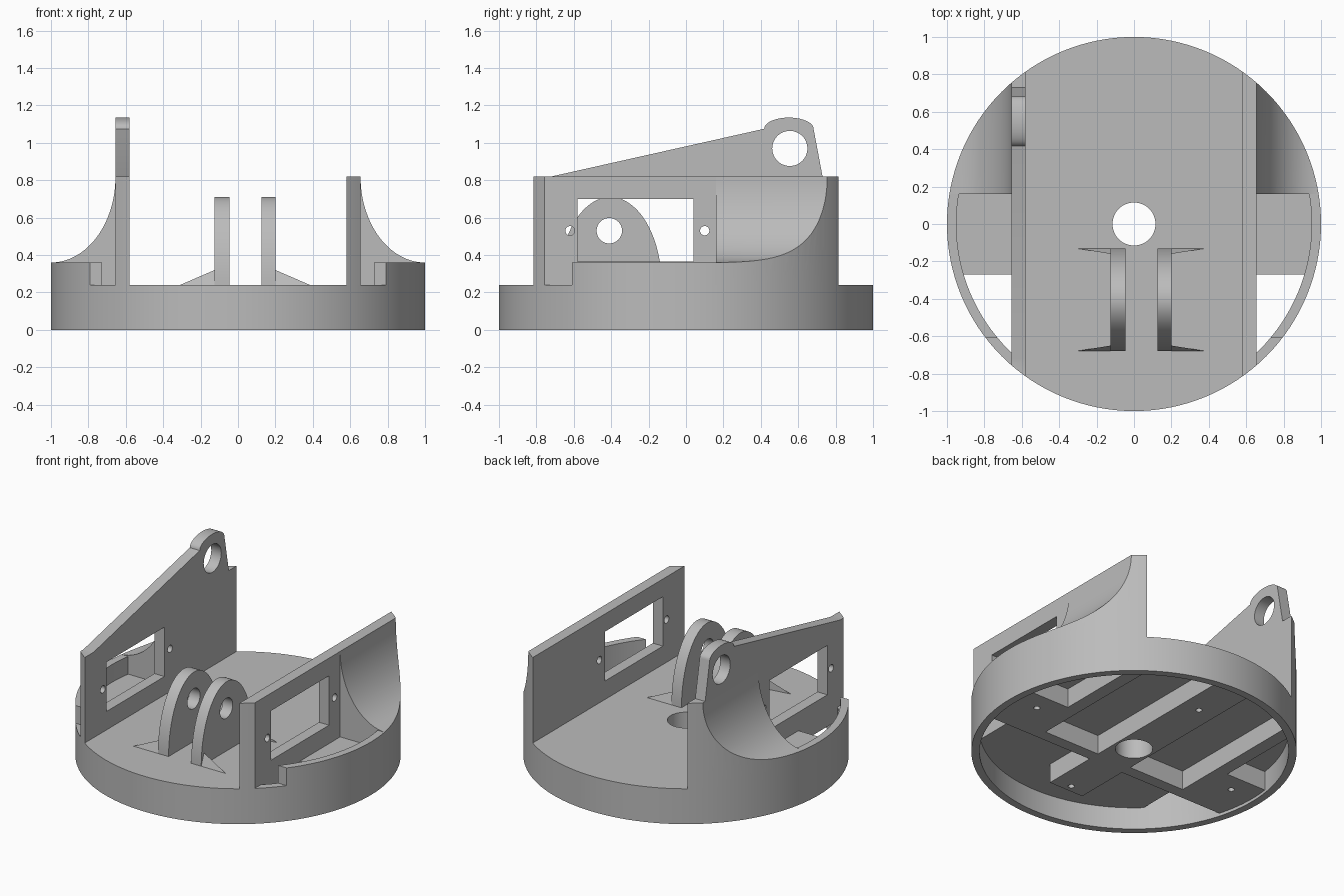
import bpy, bmesh
from math import cos, sin, pi
from mathutils import Vector

cube = bpy.data.objects.get("Cube")
if cube:
    bpy.data.objects.remove(cube, do_unlink=True)

grey = bpy.data.materials.new("plain grey")
grey.use_nodes = True
COLOUR = (0.5, 0.5, 0.5, 1)
grey.diffuse_color = COLOUR
grey.node_tree.nodes["Principled BSDF"].inputs["Base Color"].default_value = COLOUR


def add_object(name, bm):
    bmesh.ops.recalc_face_normals(bm, faces=bm.faces)
    mesh = bpy.data.meshes.new(name)
    bm.to_mesh(mesh)
    bm.free()
    mesh.materials.append(grey)
    ob = bpy.data.objects.new(name, mesh)
    bpy.context.collection.objects.link(ob)
    return ob


def extrude(name, outline, axis, start, end):
    """Prism of a 2D outline along an axis; the outline uses the other two axes in order."""
    def place(p, t):
        return {"x": (t, p[0], p[1]), "y": (p[0], t, p[1]), "z": (p[0], p[1], t)}[axis]
    bm = bmesh.new()
    low = [bm.verts.new(place(p, start)) for p in outline]
    high = [bm.verts.new(place(p, end)) for p in outline]
    bm.faces.new(low)
    bm.faces.new(high)
    n = len(outline)
    for i in range(n):
        j = (i + 1) % n
        bm.faces.new((low[i], low[j], high[j], high[i]))
    return add_object(name, bm)


def arc(cx, cy, rx, ry, a, b, n):
    return [(cx + rx * cos(a + (b - a) * i / n), cy + ry * sin(a + (b - a) * i / n))
            for i in range(n + 1)]


def rod(axis, centre, radius, start, end, sides=48):
    ring = arc(*centre, radius, radius, 0, 2 * pi, sides)[:-1]
    return extrude("cutter", ring, axis, start, end)


def rect(x0, x1, y0, y1):
    return [(x0, y0), (x1, y0), (x1, y1), (x0, y1)]


def carve(ob, cutter, operation="DIFFERENCE"):
    """Apply a boolean at once and discard the cutter."""
    mod = ob.modifiers.new("cut", "BOOLEAN")
    mod.operation = operation
    mod.solver = "EXACT"
    mod.object = cutter
    deps = bpy.context.evaluated_depsgraph_get()
    mesh = bpy.data.meshes.new_from_object(ob.evaluated_get(deps))
    ob.modifiers.clear()
    ob.data = mesh
    bpy.data.objects.remove(cutter, do_unlink=True)


def round_off(ob, radius=1.0):
    carve(ob, rod("z", (0, 0), radius, -1, 2, 128), "INTERSECT")


RIM, FLOOR, DECK, LEDGE, TOP = 0.95, 0.15, 0.24, 0.36, 0.82
WALL_IN, WALL_OUT = 0.58, 0.655
parts = []

# Round base: hollow below, open beside the walls, hole in the middle
base = rod("z", (0, 0), 1, 0, DECK, 128)
base.name = "round_base"
carve(base, rod("z", (0, 0), RIM, -0.5, FLOOR, 128))
for s in (-1, 1):
    opening = extrude("cutter", rect(*sorted((s * WALL_OUT, s * 1.2)), -0.9, -0.27), "z", -1, 1)
    round_off(opening, RIM)
    carve(base, opening)
carve(base, rod("z", (0, 0), 0.115, -1, 1))
parts.append(base)

# Underside ribs with mounting holes
half = [(0.13, -0.65), (0.13, -0.27), (1, -0.27), (1, 0.13), (0.64, 0.13), (0.64, 1),
        (0.55, 1), (0.55, -0.19), (0.13, -0.19), (0.13, 1)]
ribs = extrude("underside_ribs", half + [(-x, y) for x, y in reversed(half)], "z", 0.02, FLOOR)
round_off(ribs, RIM)
carve(ribs, rod("z", (0, 0), 0.115, -1, 1))
for spot in ((0.78, 0), (-0.78, 0), (0, 0.62), (0, -0.6)):
    carve(ribs, rod("z", spot, 0.02, -1, 0.12, 16))
parts.append(ribs)

# Side walls; the right one carries the tall arm
arm = [(0.73, TOP)] + arc(0.55, 1.075, 0.132, 0.06, 0, pi, 20) + [(-0.72, TOP)]
for s, name, extra in ((1, "left", []), (-1, "right", arm)):
    outline = [(-0.9, DECK), (0.9, DECK), (0.9, TOP)] + extra + [(-0.9, TOP)]
    x0, x1 = sorted((s * WALL_IN, s * WALL_OUT))
    wall = extrude(name + "_wall", outline, "x", x0, x1)
    round_off(wall)
    carve(wall, extrude("cutter", rect(-0.58, 0.04, 0.365, 0.7), "x", -1, 1))
    for y in (-0.62, 0.1):
        carve(wall, rod("x", (y, 0.53), 0.025, -1, 1, 20))
    if extra:
        carve(wall, rod("x", (0.555, 0.97), 0.094, -1, 1))
    parts.append(wall)

    # Curved flare sweeping from the wall out to the rim
    curve = arc(1.0, TOP, 1.0 - WALL_OUT, TOP - LEDGE, 1.5 * pi, pi, 32)
    profile = [(0.65, DECK), (1.1, DECK), (1.1, LEDGE)] + curve + [(0.65, TOP - 0.001)]
    flare = extrude(name + "_flare", [(s * x, z) for x, z in profile], "y", 0.16, 0.9)
    round_off(flare)
    parts.append(flare)

    # Thin raised rim in front of the flare
    x0, x1 = sorted((s * WALL_OUT, s * 1.1))
    lip = extrude(name + "_raised_rim", rect(x0, x1, -0.61, 0.16), "z", DECK, LEDGE)
    round_off(lip)
    carve(lip, rod("z", (0, 0), RIM, -1, 1, 128))
    parts.append(lip)

# Pair of pivot brackets with small wedge gussets at their feet
for s, name, inner, outer in ((-1, "right", -0.045, -0.125), (1, "left", 0.125, 0.2)):
    tab = extrude(name + "_pivot_bracket", arc(-0.405, DECK, 0.275, 0.47, 0, pi, 48),
                  "x", *sorted((inner, outer)))
    carve(tab, rod("x", (-0.41, 0.53), 0.068, -1, 1))
    parts.append(tab)
    for end, y, step in (("front", -0.68, 0.03), ("back", -0.13, -0.03)):
        bm = bmesh.new()
        tip, foot, heel, peak = [bm.verts.new(Vector(p)) for p in (
            (outer + s * 0.185, y, DECK), (outer, y, DECK),
            (outer, y + step, DECK), (outer, y + step, 0.32))]
        for tri in ((tip, foot, heel), (tip, foot, peak), (tip, heel, peak), (foot, heel, peak)):
            bm.faces.new(tri)
        add_object(name + "_" + end + "_gusset", bm)

# Smooth the round surfaces, keep the edges sharp
bpy.ops.object.select_all(action="DESELECT")
for ob in parts:
    ob.select_set(True)
bpy.context.view_layer.objects.active = base
bpy.ops.object.shade_smooth_by_angle(angle=pi / 6)
